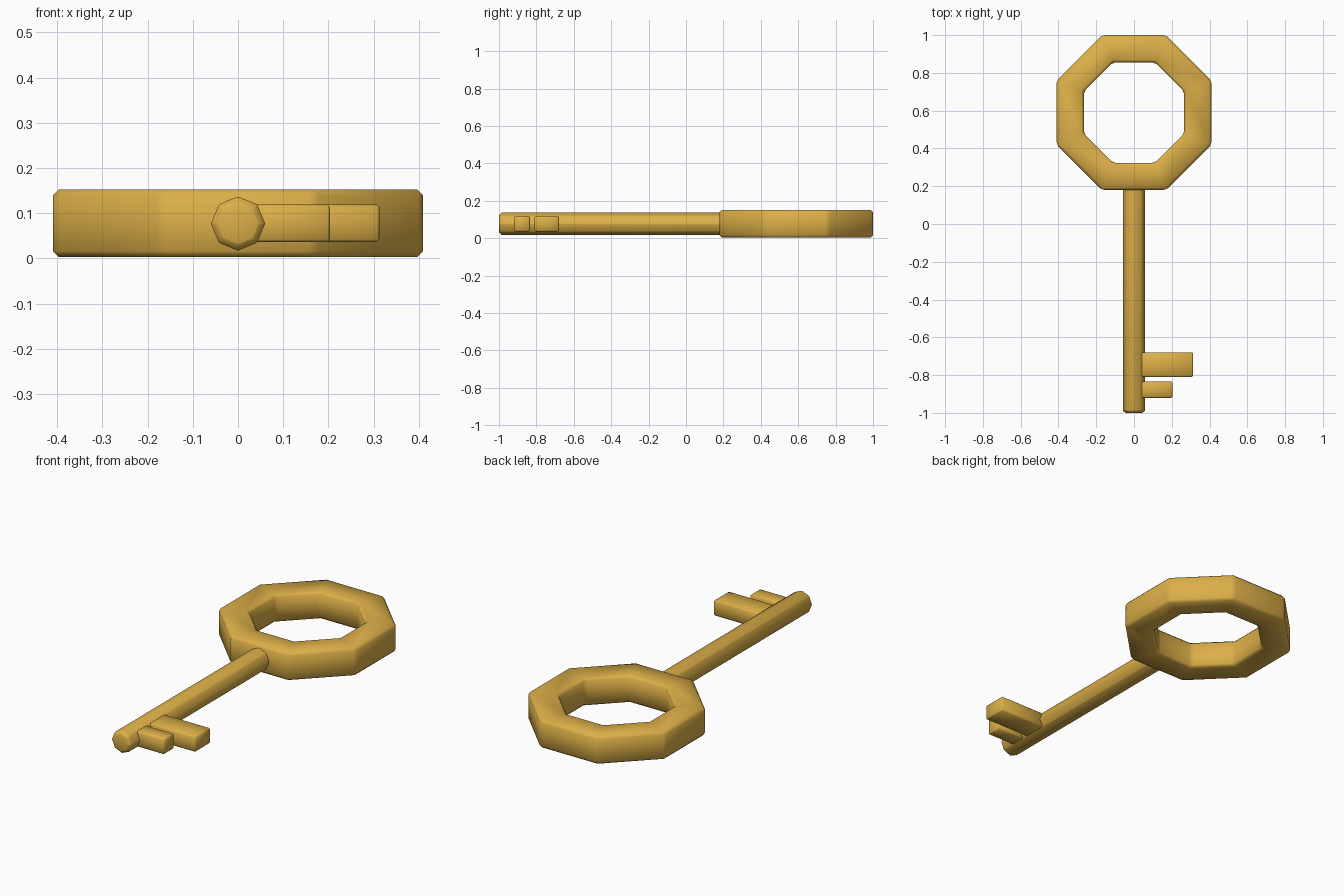
import bpy, bmesh, math

if "Cube" in bpy.data.objects:
    bpy.data.objects.remove(bpy.data.objects["Cube"])

gold = bpy.data.materials.new("gold")
gold.diffuse_color = (0.72, 0.43, 0.065, 1)
gold.use_nodes = True
gold.node_tree.nodes["Principled BSDF"].inputs["Base Color"].default_value = gold.diffuse_color


def finish(name, bm, bevel, smooth_angle):
    """Turn a bmesh into a bevelled gold object."""
    bmesh.ops.recalc_face_normals(bm, faces=bm.faces[:])
    mesh = bpy.data.meshes.new(name)
    bm.to_mesh(mesh)
    bm.free()
    mesh.materials.append(gold)
    ob = bpy.data.objects.new(name, mesh)
    bpy.context.collection.objects.link(ob)
    mod = ob.modifiers.new("bevel", 'BEVEL')
    mod.width = bevel
    mod.segments = 1
    mod.limit_method = 'ANGLE'
    mod.angle_limit = math.radians(30)
    bpy.ops.object.select_all(action='DESELECT')
    ob.select_set(True)
    bpy.context.view_layer.objects.active = ob
    bpy.ops.object.modifier_apply(modifier=mod.name)
    bpy.ops.object.shade_smooth_by_angle(angle=math.radians(smooth_angle))
    return ob


# Octagonal bow: square-section ring with flat sides
bm = bmesh.new()
loops = []
for apothem, z in ((0.41, 0.003), (0.41, 0.152), (0.266, 0.152), (0.266, 0.003)):
    r = apothem / math.cos(math.pi / 8)
    loops.append([bm.verts.new((r * math.cos((i + 0.5) * math.pi / 4),
                                0.59 + r * math.sin((i + 0.5) * math.pi / 4), z))
                  for i in range(8)])
for a, b in zip(loops, loops[1:] + loops[:1]):
    for i in range(8):
        j = (i + 1) % 8
        bm.faces.new((a[i], a[j], b[j], b[i]))
finish("bow_ring", bm, 0.013, 50)

# Octagonal shaft with a chamfered tip, running into the bow
bm = bmesh.new()
rings = []
for y, r in ((-1.0, 0.046), (-0.987, 0.06), (0.22, 0.06)):
    rings.append([bm.verts.new((r * math.sin(i * math.pi / 4), y,
                                0.077 + r * math.cos(i * math.pi / 4)))
                  for i in range(8)])
for a, b in zip(rings, rings[1:]):
    for i in range(8):
        j = (i + 1) % 8
        bm.faces.new((a[i], a[j], b[j], b[i]))
bm.faces.new(rings[0])
bm.faces.new(rings[-1])
finish("shaft", bm, 0.002, 30)

# Two teeth of the bit
for name, x1, y0, y1 in (("long_tooth", 0.313, -0.81, -0.68),
                         ("short_tooth", 0.204, -0.92, -0.835)):
    bm = bmesh.new()
    bmesh.ops.create_cube(bm, size=1)
    for v in bm.verts:
        v.co = (x1 if v.co.x > 0 else 0.0,
                y1 if v.co.y > 0 else y0,
                0.119 if v.co.z > 0 else 0.036)
    finish(name, bm, 0.006, 50)
